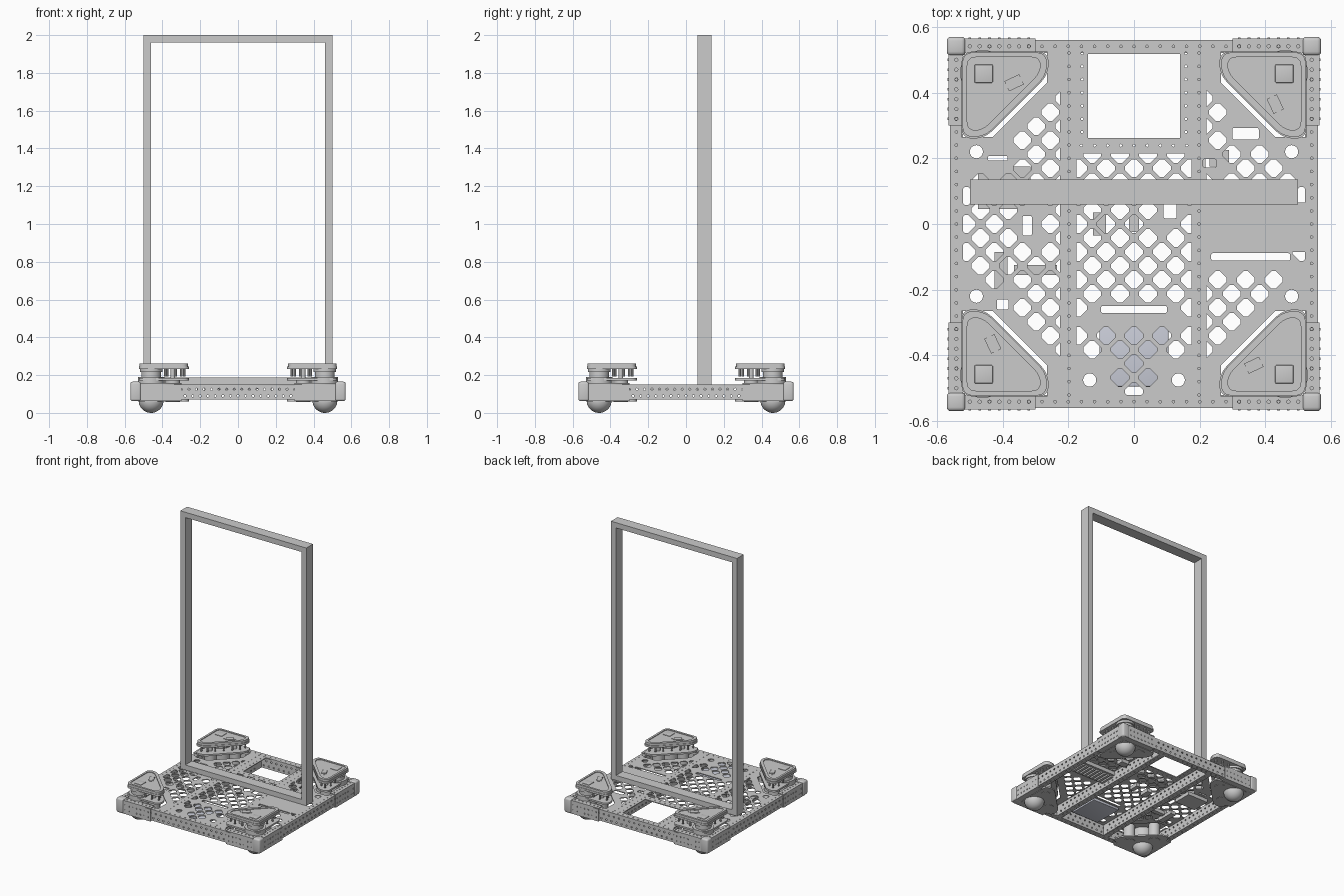
import bpy, bmesh
from math import pi, cos, sin, radians
from mathutils import Matrix, Vector

if "Cube" in bpy.data.objects:
    bpy.data.objects.remove(bpy.data.objects["Cube"])

T = Matrix.Translation


def turn(k):
    return Matrix.Rotation(k * pi / 2, 4, 'Z')


def link(name, bm, smooth=False):
    bmesh.ops.recalc_face_normals(bm, faces=bm.faces)
    me = bpy.data.meshes.new(name)
    bm.to_mesh(me)
    bm.free()
    ob = bpy.data.objects.new(name, me)
    bpy.context.collection.objects.link(ob)
    if smooth:
        bpy.ops.object.select_all(action='DESELECT')
        ob.select_set(True)
        bpy.context.view_layer.objects.active = ob
        bpy.ops.object.shade_smooth_by_angle(angle=radians(35))
    return ob


def box(name, x0, x1, y0, y1, z0, z1, m=Matrix(), bevel=0):
    bm = bmesh.new()
    bmesh.ops.create_cube(bm, size=1)
    c = Vector((x0 + x1, y0 + y1, z0 + z1)) / 2
    bmesh.ops.transform(bm, matrix=T(c) @ Matrix.Diagonal((x1 - x0, y1 - y0, z1 - z0, 1)), verts=bm.verts)
    if bevel:
        bmesh.ops.bevel(bm, geom=bm.edges[:], offset=bevel, segments=3, profile=0.5, affect='EDGES')
    bmesh.ops.transform(bm, matrix=m, verts=bm.verts)
    return link(name, bm, bevel > 0)


def cyl(name, x, y, z0, z1, r, m=Matrix(), n=32):
    bm = bmesh.new()
    bmesh.ops.create_cone(bm, cap_ends=True, segments=n, radius1=r, radius2=r, depth=z1 - z0,
                          matrix=m @ T((x, y, (z0 + z1) / 2)))
    return link(name, bm, True)


# Flat sheet with holes, drawn as a filled 2D curve and turned into a mesh
def panel(name, outline, holes, z0, z1, m=Matrix(), smooth=False):
    cu = bpy.data.curves.new(name, 'CURVE')
    cu.dimensions, cu.fill_mode, cu.extrude = '2D', 'BOTH', (z1 - z0) / 2
    for loop in [outline] + holes:
        sp = cu.splines.new('POLY')
        sp.points.add(len(loop) - 1)
        for p, q in zip(sp.points, loop):
            p.co = (q[0], q[1], 0, 1)
        sp.use_cyclic_u = True
    tmp = bpy.data.objects.new(name + "_curve", cu)
    bpy.context.collection.objects.link(tmp)
    me = bpy.data.meshes.new_from_object(tmp.evaluated_get(bpy.context.evaluated_depsgraph_get()))
    bm = bmesh.new()
    bm.from_mesh(me)
    bpy.data.objects.remove(tmp)
    bpy.data.curves.remove(cu)
    bpy.data.meshes.remove(me)
    bmesh.ops.remove_doubles(bm, verts=bm.verts, dist=1e-5)
    bmesh.ops.transform(bm, matrix=m @ T((0, 0, (z0 + z1) / 2)), verts=bm.verts)
    return link(name, bm, smooth)


def rect(x0, x1, y0, y1):
    return [(x0, y0), (x1, y0), (x1, y1), (x0, y1)]


def circle(x, y, r, n=8):
    return [(x + r * cos(2 * pi * i / n), y + r * sin(2 * pi * i / n)) for i in range(n)]


def rounded(pts, r, n=6):
    out = []
    for i, p in enumerate(pts):
        p, a, b = Vector(p), Vector(pts[i - 1]), Vector(pts[(i + 1) % len(pts)])
        s, e = p + (a - p).normalized() * r, p + (b - p).normalized() * r
        for j in range(n + 1):
            t = j / n
            out.append(tuple(s * (1 - t) ** 2 + p * 2 * t * (1 - t) + e * t * t))
    return out


# Clip a polygon to a convex counter-clockwise region
def clip(poly, region):
    for i, b in enumerate(region):
        a = region[i - 1]
        side = lambda p: (b[0] - a[0]) * (p[1] - a[1]) - (b[1] - a[1]) * (p[0] - a[0])
        out = []
        for j, q in enumerate(poly):
            p = poly[j - 1]
            sp, sq = side(p), side(q)
            if sp * sq < 0:
                t = sp / (sp - sq)
                out.append((p[0] + (q[0] - p[0]) * t, p[1] + (q[1] - p[1]) * t))
            if sq >= 0:
                out.append(q)
        poly = out
        if not poly:
            break
    return poly


def area(p):
    return abs(sum(p[i - 1][0] * q[1] - q[0] * p[i - 1][1] for i, q in enumerate(p))) / 2


# Deck plate: special openings first, then the diamond lattice around them
slots = [(.355, -.1, .24, .022), (0, -.26, .2, .022), (.34, .275, .08, .035), (.23, .185, .04, .025),
         (.11, .04, .04, .045), (-.325, -.005, .028, .06), (-.415, .2, .06, .014), (-.4, -.245, .035, .03)]
keep = [(x - w / 2, x + w / 2, y - h / 2, y + h / 2) for x, y, w, h in slots]
holes = [rounded(rect(*k), .005, 3) for k in keep]
for x, y in [(.48, .22), (.48, -.22), (-.48, .22), (-.48, -.22), (.135, -.475), (-.135, -.475)]:
    holes.append(circle(x, y, .02, 24))
    keep.append((x - .02, x + .02, y - .02, y + .02))
left = [(-.225, -.43), (-.225, .43), (-.52, .13), (-.52, -.13)]
regions = [rect(-.175, .175, -.52, .215), left,
           [(.22, .065), (.52, .065), (.52, .13), (.22, .43)],
           [(.22, -.43), (.52, -.13), (.52, -.085), (.22, -.085)]]
P, H, C = .0425, .033, .027
diamond = [(C, C - H), (C, H - C), (H - C, C), (C - H, C), (-C, H - C), (-C, C - H), (C - H, -C), (H - C, -C)]
for reg in regions:
    for i in range(-13, 14):
        for j in range(-13, 14):
            if (i + j) % 2:
                continue
            d = clip([(i * P + x, j * P + y) for x, y in diamond], reg)
            if len(d) < 3 or area(d) < .0003:
                continue
            xs, ys = [p[0] for p in d], [p[1] for p in d]
            if any(min(xs) < k[1] + .004 and max(xs) > k[0] - .004 and min(ys) < k[3] + .004
                   and max(ys) > k[2] - .004 for k in keep):
                continue
            holes.append(d)
holes.append(rect(-.14, .14, .262, .518))
corner_gap = [(.265, .525), (.525, .525), (.525, .265), (.43, .265), (.265, .43)]
for k in range(4):
    holes.append([tuple((turn(k) @ Vector((x, y, 0)))[:2]) for x, y in corner_gap])
for i in range(-13, 14):
    a = i * .04
    for s in (-1, 1):
        holes += [circle(a, s * .541, .004), circle(s * .541, a, .004), circle(s * .198, a, .004)]
        if a > .27:
            holes.append(circle(s * .158, a, .004))
    if abs(a) < .17:
        holes.append(circle(a, .239, .004))
panel("deck_plate", rect(-.56, .56, -.56, .56), holes, .145, .151)


# Perforated rectangular tubes, lying along local x
def tube(name, half, m):
    stand = Matrix.Rotation(pi / 2, 4, 'X')
    n = int(half / .04)
    web = [circle(i * .04 + o, z, .006) for i in range(-n + 1, n - 1) for z, o in ((.09, 0), (.125, .02))]
    for y in (-.018, .018):
        panel(name + "_side", rect(-half, half, .07, .145), web, -.002, .002, m @ T((0, y, 0)) @ stand)
    low = [circle(i * .04, 0, .005) for i in range(-n + 1, n)]
    panel(name + "_bottom", rect(-half, half, -.02, .02), low, .07, .074, m)
    box(name + "_top", -half, half, -.018, .018, .142, .1455, m)


for k in range(4):
    tube("frame_rail", .56, turn(k) @ T((0, -.54, 0)))
for s in (-1, 1):
    tube("inner_rail", .52, T((s * .197, 0, 0)) @ turn(1))

# Corner wheel modules, one per quarter turn
cap = [(.26, .525), (.525, .525), (.525, .26), (.455, .26), (.26, .455)]
inner = [(.285, .508), (.508, .508), (.508, .285), (.462, .285), (.285, .462)]
for k in range(4):
    m = turn(k)
    cap_r, inner_r = rounded(cap, .035), rounded(inner, .028)
    panel("module_cap", cap_r, [], .232, .246, m, True)
    panel("module_cap_upper", rounded([(x * .97 + .013, y * .97 + .013) for x, y in cap], .034), [inner_r],
          .246, .262, m, True)
    panel("module_cap_lid", inner_r, [], .244, .257, m, True)
    box("cap_button", .43, .485, .43, .485, .256, .261, m, .002)
    tag = m @ T((.43, .365, 0)) @ Matrix.Rotation(radians(-65), 4, 'Z')
    box("encoder_board", -.025, .025, -.017, .017, .256, .262, tag)
    box("encoder_plug", -.04, .04, -.007, .007, .256, .260, tag)
    panel("module_base", cap_r, [], .06, .07, m, True)
    panel("module_deck", cap_r, [], .172, .184, m, True)
    cyl("steering_housing", .46, .46, .07, .19, .07, m)
    cyl("steering_gear", .46, .46, .184, .225, .052, m)
    cyl("steering_collar", .46, .46, .216, .234, .06, m)
    for x, y in ((.345, .46), (.46, .345)):
        cyl("motor", x, y, .058, .174, .038, m)
        cyl("motor_shaft", x, y, .184, .235, .012, m, 16)
    for x, y in ((.285, .49), (.30, .452), (.335, .415), (.375, .375), (.33, .505), (.385, .5)):
        for a, b in ((x, y), (y, x)):
            cyl("bolt", a, b, .192, .235, .006, m, 8)
    # Rounded wheel
    bm = bmesh.new()
    bmesh.ops.create_uvsphere(bm, u_segments=32, v_segments=20, radius=.066, matrix=m @ T((.46, .46, .066)))
    link("wheel", bm, True)
    # Corner brackets and bumper block
    box("corner_block", .513, .57, .513, .57, .062, .165, m, .012)
    dots = [circle(.32 + i * .03, .541, .005) for i in range(7)]
    for flip in (Matrix(), Matrix(((0, 1, 0, 0), (1, 0, 0, 0), (0, 0, 1, 0), (0, 0, 0, 1)))):
        panel("corner_gusset", rect(.3, .55, .52, .565), dots, .151, .158, m @ flip)
        box("corner_side_plate", .3, .55, .56, .565, .065, .158, m @ flip)
        box("corner_bottom_plate", .3, .55, .52, .565, .063, .07, m @ flip)
        for i in range(7):
            for z in (.09, .125):
                box("rivet", .316 + i * .03, .324 + i * .03, .565, .568, z - .004, z + .004, m @ flip)

# Tall rectangular hoop
y0, y1 = .06, .136
for s in (-1, 1):
    box("hoop_post", s * .48 - .02, s * .48 + .02, y0, y1, .151, 1.962)
box("hoop_top_bar", -.5, .5, y0, y1, 1.962, 2)
box("hoop_bottom_bar", -.46, .46, y0, y1, .151, .187)

# Equipment slung under the deck
blue = bpy.data.materials.new("pale_blue_grey")
blue.diffuse_color = (.6, .62, .7, 1)
blue.use_nodes = True
blue.node_tree.nodes["Principled BSDF"].inputs["Base Color"].default_value = blue.diffuse_color
tray = box("battery_tray", -.105, .105, -.495, -.28, .125, .144, bevel=.004)
tray.data.materials.append(blue)
box("power_panel", .2, .485, -.075, .06, .118, .1445)
for i in range(9):
    box("power_panel_ridge", .215 + i * .03, .233 + i * .03, -.06, .045, .106, .118)
for x, y, w, h in ((-.405, -.15, .04, .13), (-.395, .11, .16, .13), (-.105, 0, .04, .07),
                   (.0, .01, .03, .07), (-.30, -.14, .13, .03), (.26, .2, .06, .05)):
    box("controller", x - w / 2, x + w / 2, y - h / 2, y + h / 2, .12, .1445)
